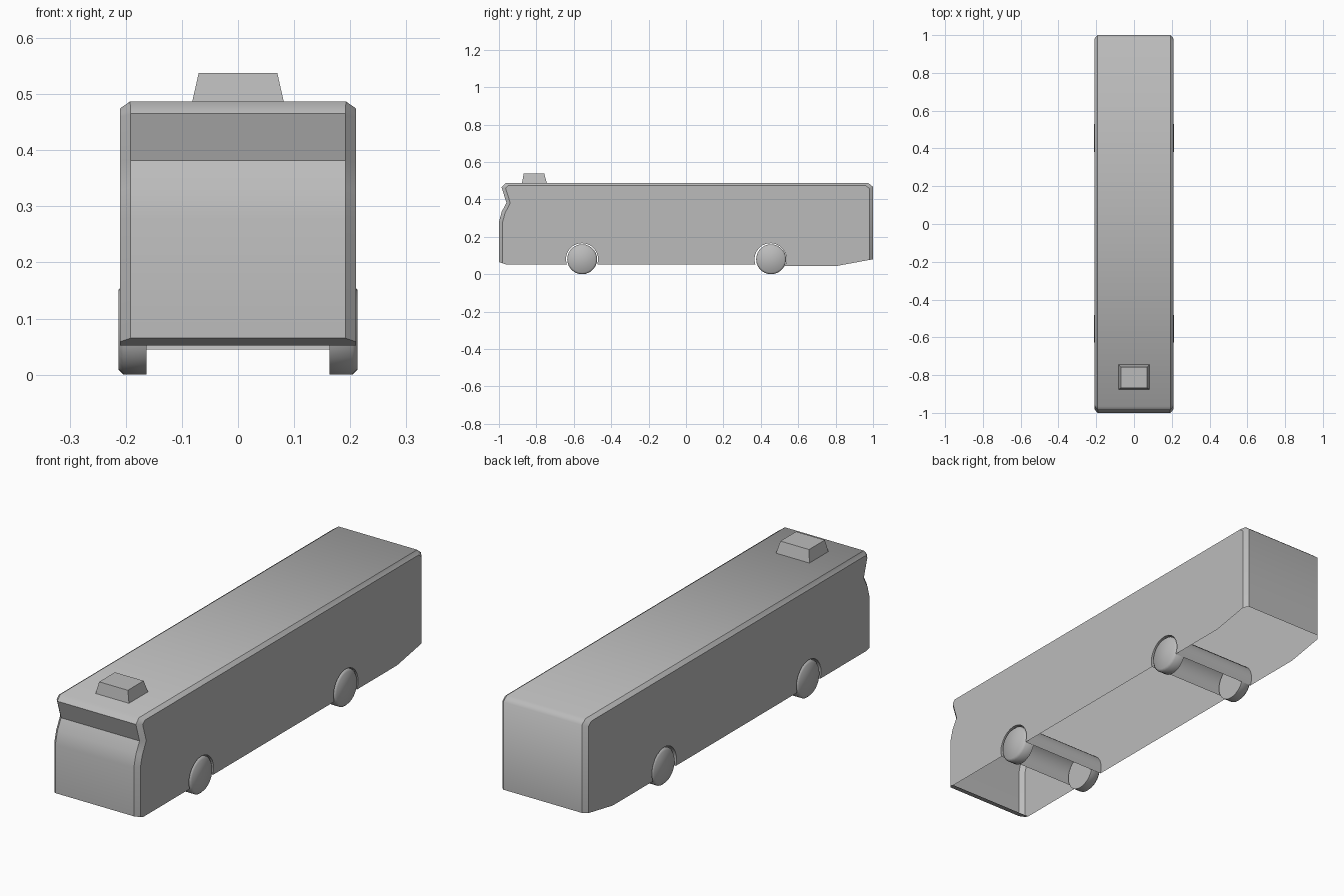
import bpy, bmesh, math
from mathutils import Matrix

cube = bpy.data.objects.get("Cube")
if cube:
    bpy.data.objects.remove(cube)

HALF_WIDTH = 0.21
WHEEL_Y = (-0.555, 0.455)
ARCH_Y = (-0.556, 0.452)
WHEEL_R = 0.08
ARCH_R = 0.086

grey = bpy.data.materials.new("plain_grey")
grey.use_nodes = True
grey.diffuse_color = (0.5, 0.5, 0.5, 1)
grey.node_tree.nodes["Principled BSDF"].inputs["Base Color"].default_value = (0.5, 0.5, 0.5, 1)


def finish(name, bm, angle=None):
    mesh = bpy.data.meshes.new(name)
    bm.to_mesh(mesh)
    bm.free()
    mesh.materials.append(grey)
    obj = bpy.data.objects.new(name, mesh)
    bpy.context.collection.objects.link(obj)
    if angle:
        bpy.ops.object.select_all(action='DESELECT')
        obj.select_set(True)
        bpy.context.view_layer.objects.active = obj
        bpy.ops.object.shade_smooth_by_angle(angle=math.radians(angle))
    return obj


def arch(y, z_left, z_right, steps=14):
    """Wheel arch outline from the rear foot over to the front foot."""
    a0 = math.asin((z_right - WHEEL_R) / ARCH_R)
    a1 = math.pi - math.asin((z_left - WHEEL_R) / ARCH_R)
    return [(y + ARCH_R * math.cos(a0 + (a1 - a0) * i / steps),
             WHEEL_R + ARCH_R * math.sin(a0 + (a1 - a0) * i / steps))
            for i in range(steps + 1)]


# Body: hollow shell from the side outline, open underneath between the wheel tunnels
upper = [(-1, 0.065), (-1, 0.28), (-0.985, 0.335), (-0.96, 0.382),
         (-0.986, 0.465), (-0.965, 0.487),
         (0.975, 0.487), (1, 0.467), (1, 0.08)]
NOTCH, ROOF = 3, 5
rear_arch = arch(ARCH_Y[1], 0.052, 0.045)
front_arch = arch(ARCH_Y[0], 0.052, 0.052)
outline = upper + [(0.81, 0.045)] + rear_arch + front_arch + [(-0.96, 0.052)]
n = len(outline)
first_arch = len(upper) + 1
second_arch = first_arch + len(rear_arch)
open_spans = {len(upper) - 1, len(upper), second_arch - 1, n - 2}

bm = bmesh.new()
sides = [[bm.verts.new((x, y, z)) for y, z in outline] for x in (-HALF_WIDTH, HALF_WIDTH)]
bm.faces.new(sides[0])
bm.faces.new(sides[1][::-1])
floor = []
for i in range(n):
    j = (i + 1) % n
    face = bm.faces.new((sides[0][j], sides[0][i], sides[1][i], sides[1][j]))
    if i in open_spans:
        floor.append(face)
bmesh.ops.recalc_face_normals(bm, faces=bm.faces[:])
bmesh.ops.delete(bm, geom=floor, context='FACES_ONLY')
bm.edges.get((sides[0][NOTCH], sides[1][NOTCH])).smooth = False

# Chamfer the rim: wide at the front and back corners, narrower along the roof
weight = bm.edges.layers.float.new("bevel_weight_edge")
for s in sides:
    for i in range(len(upper) - 1):
        bm.edges.get((s[i], s[i + 1]))[weight] = 0.65 if i == ROOF else 1
body = finish("body", bm, 60)
chamfer = body.modifiers.new("chamfer", 'BEVEL')
chamfer.limit_method = 'WEIGHT'
chamfer.width = 0.019
chamfer.segments = 1
chamfer.use_clamp_overlap = False

# Roof unit: tapered box
bm = bmesh.new()
rings = []
for z, x, y0, y1 in ((0.48, 0.083, -0.878, -0.742), (0.538, 0.07, -0.868, -0.758)):
    rings.append([bm.verts.new(p) for p in
                  ((-x, y0, z), (x, y0, z), (x, y1, z), (-x, y1, z))])
bm.faces.new(rings[0][::-1])
bm.faces.new(rings[1])
for i in range(4):
    j = (i + 1) % 4
    bm.faces.new((rings[0][i], rings[0][j], rings[1][j], rings[1][i]))
finish("roof_unit", bm)

# Wheels: short cylinders with a chamfered outer rim
for axle, y in zip(("front", "rear"), WHEEL_Y):
    for side, sign in (("right", -1), ("left", 1)):
        bm = bmesh.new()
        bmesh.ops.create_cone(bm, cap_ends=True, segments=28, radius1=WHEEL_R,
                              radius2=WHEEL_R, depth=0.05)
        rim = [e for e in bm.edges if all(v.co.z > 0 for v in e.verts)]
        bmesh.ops.bevel(bm, geom=rim, offset=0.009, segments=1, affect='EDGES')
        place = (Matrix.Translation((sign * 0.188, y, WHEEL_R))
                 @ Matrix.Rotation(sign * math.pi / 2, 4, 'Y'))
        bmesh.ops.transform(bm, matrix=place, verts=bm.verts[:])
        finish(f"{axle}_{side}_wheel", bm, 50)
